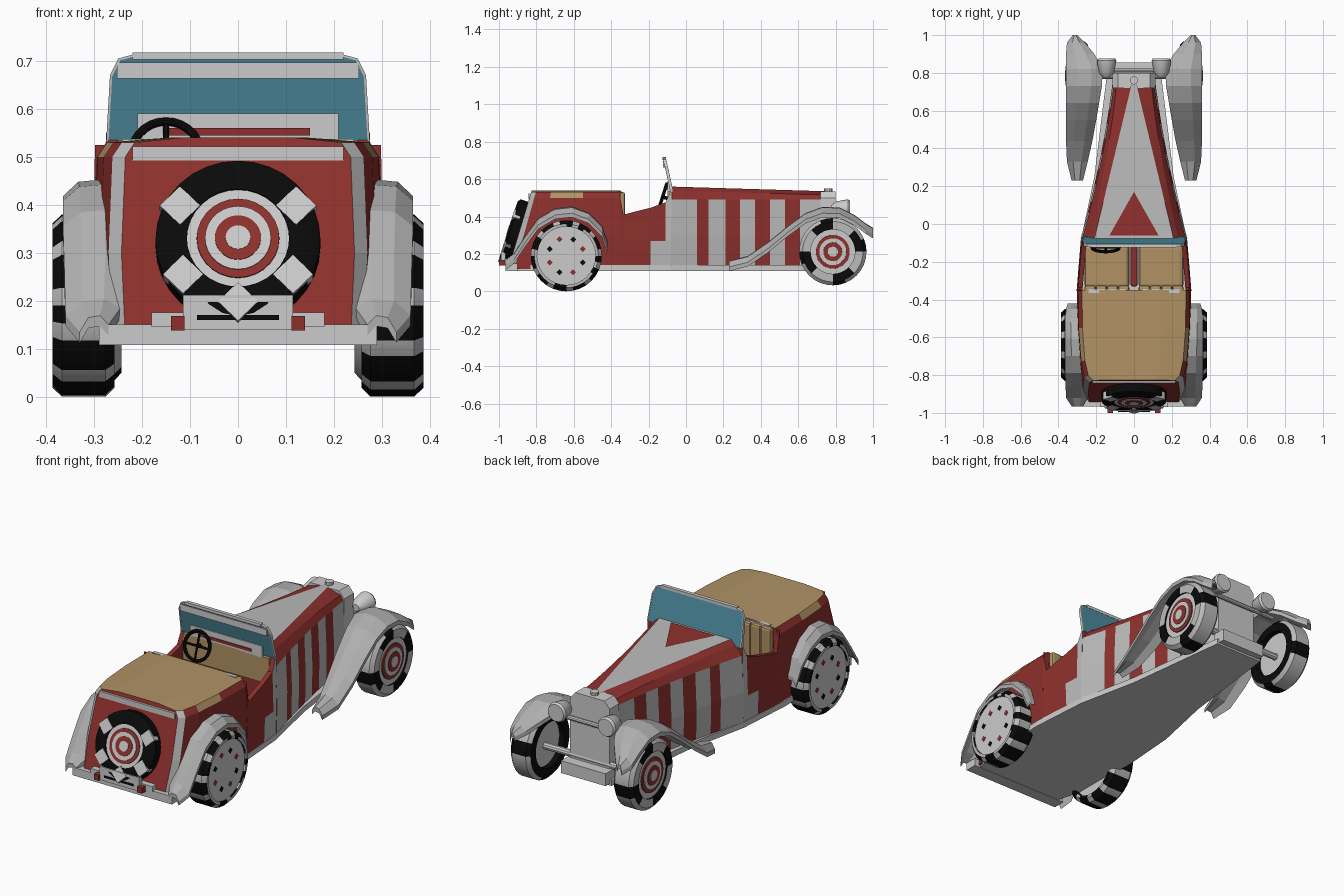
import bpy, bmesh
from math import sin, cos, pi
from mathutils import Vector

if "Cube" in bpy.data.objects:
    bpy.data.objects.remove(bpy.data.objects["Cube"])


def mat(name, c):
    m = bpy.data.materials.new(name)
    m.diffuse_color = (*c, 1)
    m.use_nodes = True
    m.node_tree.nodes["Principled BSDF"].inputs["Base Color"].default_value = m.diffuse_color
    return m


RED = mat("red_paint", (0.27, 0.03, 0.026))
BLACK = mat("rubber", (0.003, 0.003, 0.003))
TAN = mat("tan_leather", (0.44, 0.29, 0.13))
BLUE = mat("glass_blue", (0.075, 0.26, 0.35))
GREY = mat("bare_grey", (0.5, 0.5, 0.5))
WING = mat("wing_grey", (0.43, 0.43, 0.43))


def mesh(name, verts, faces, mats=(), pick=None, smooth=False):
    me = bpy.data.meshes.new(name)
    me.from_pydata([tuple(v) for v in verts], [], faces)
    for m in mats:
        me.materials.append(m)
    if pick:
        for p, k in zip(me.polygons, pick):
            p.material_index = k
    bm = bmesh.new()
    bm.from_mesh(me)
    bmesh.ops.recalc_face_normals(bm, faces=bm.faces)
    bm.to_mesh(me)
    bm.free()
    ob = bpy.data.objects.new(name, me)
    bpy.context.collection.objects.link(ob)
    if smooth:
        bpy.context.view_layer.objects.active = ob
        ob.select_set(True)
        bpy.ops.object.shade_smooth_by_angle(angle=0.6)
        ob.select_set(False)
    return ob


def loft(name, rings, mats=(), rule=None, caps=True, smooth=False):
    n, faces, pick = len(rings[0]), [], []
    for i in range(len(rings) - 1 if caps else len(rings)):
        for j in range(n):
            k, a = (j + 1) % n, ((i + 1) % len(rings)) * n
            faces.append((i * n + j, i * n + k, a + k, a + j))
            pick.append(rule(i, j) if rule else 0)
    if caps:
        faces += [tuple(range(n)), tuple(range((len(rings) - 1) * n, len(rings) * n))]
        pick += [0, 0]
    return mesh(name, [v for r in rings for v in r], faces, mats, pick, smooth)


def box(name, x0, x1, y0, y1, z0, z1, m=None, bevel=0):
    ob = loft(name, [[(x, y0, z0), (x, y1, z0), (x, y1, z1), (x, y0, z1)] for x in (x0, x1)],
              [m] if m else [])
    if bevel:
        b = ob.modifiers.new("bevel", "BEVEL")
        b.width, b.segments = bevel, 2
    return ob


def lathe(name, prof, loc, d, mats=(), n=28, caps=True, rule=None):
    """Profile of (distance along d, radius) spun round direction d."""
    q = Vector(d).to_track_quat('X', 'Z')
    rings = [[Vector(loc) + q @ Vector((x, r * cos(2 * pi * i / n), r * sin(2 * pi * i / n)))
              for i in range(n)] for x, r in prof]
    return loft(name, rings, mats, rule, caps, True)


def rod(name, a, b, r, mats=(), n=10):
    d = Vector(b) - Vector(a)
    return lathe(name, [(0, r), (d.length, r)], a, d, mats, n)


def mirrored(half):
    return half + [(-x, y, z) for x, y, z in reversed(half)]


# Bonnet: tapering loft, striped sides, pale centre panel
def bonnet_ring(y):
    t = (y + 0.08) / 0.83
    w = 0.275 - 0.235 * t + 0.065 * t * t
    top = 0.56 - 0.025 * t
    return mirrored([(w + 0.005, y, 0.12), (w + 0.008, y, 0.3), (w, y, 0.49),
                     (w * 0.86, y, top - 0.02), (min(0.78 * w, 0.21 - 0.2 * t), y, top)])


bonnet_y = [-0.08, 0.06, 0.12, 0.21, 0.29, 0.37, 0.45, 0.53, 0.61, 0.75]
loft("bonnet", [bonnet_ring(y) for y in bonnet_y], [RED, GREY],
     lambda i, j: 1 if j in (4, 9) or (j in (0, 1, 7, 8) and i % 2 == 0) else 0)
mesh("bonnet_red_triangle", [(-0.13, -0.06, 0.564), (0.13, -0.06, 0.564), (0, 0.17, 0.557)],
     [(0, 1, 2)], [RED])


# Rear body with tan cover on top and leaning tail
def tail_ring(y, w, s):
    pts = [(w, 0.12), (w + 0.008, 0.3), (w, 0.5), (w - 0.02, 0.53), (w * 0.5, 0.54)]
    return mirrored([(x, y - s * (0.54 - z), z) for x, z in pts])


def tail_rule(i, j):
    if j in (3, 4, 5) or (i == 1 and j in (2, 6)):
        return 1
    return 2 if i == 3 else 0


loft("rear_body", [tail_ring(*a) for a in ((-0.35, 0.295, 0), (-0.55, 0.293, 0.05),
     (-0.72, 0.28, 0.18), (-0.8, 0.262, 0.28), (-0.825, 0.235, 0.3))],
     [RED, TAN, GREY], tail_rule)
box("tail_rim", -0.22, 0.22, -0.842, -0.82, 0.492, 0.522)

# Floor and sills
plan = mirrored([(0.14, 0.82, 0), (0.21, 0.25, 0), (0.28, -0.08, 0), (0.303, -0.4, 0),
                 (0.29, -0.78, 0), (0.24, -0.95, 0)])
loft("floor", [[(x, y, z) for x, y, _ in plan] for z in (0.11, 0.14)])

# Cut-down doors
door = [(-0.355, 0.525), (-0.335, 0.41), (-0.19, 0.447), (-0.11, 0.475), (-0.075, 0.55)]
for s in (-1, 1):
    rings = []
    for y, z in door:
        x = 0.298 - 0.023 * (y + 0.355) / 0.28
        rings.append([(s * x, y, 0.12), (s * (x + 0.006), y, 0.27), (s * x, y, z),
                      (s * (x - 0.025), y, z), (s * (x - 0.025), y, 0.12)])
    loft("door", rings, [RED, GREY], lambda i, j: int((i == 2 and j == 0) or (i == 3 and j < 2)))

# Seats, divider and dashboard
for s in (-1, 1):
    a, b = sorted((s * 0.025, s * 0.262))
    box("seat_cushion", a, b, -0.34, -0.11, 0.14, 0.31, TAN, 0.02)
    for k in range(4):
        w = (b - a) / 4
        box("seat_back_pleat", a + k * w, a + k * w + w, -0.385, -0.325, 0.26, 0.53, TAN, 0.012)
    box("seat_top_trim", a + 0.02, b - 0.02, -0.365, -0.345, 0.52, 0.537)
box("seat_divider", -0.018, 0.018, -0.33, -0.09, 0.14, 0.4, RED, 0.008)
box("dashboard", -0.25, 0.25, -0.1, -0.075, 0.4, 0.535, TAN)

# Steering wheel
sc, sd = Vector((-0.15, -0.125, 0.505)), Vector((0, -0.95, 0.3)).normalized()
lathe("steering_rim", [(0.009 * sin(2 * pi * i / 8), 0.072 + 0.009 * cos(2 * pi * i / 8))
      for i in range(8)], sc, sd, [BLACK], caps=False)
q = sd.to_track_quat('X', 'Z')
for k in range(4):
    rod("steering_spoke", sc, sc + q @ Vector((0, cos(k * pi / 2), sin(k * pi / 2))) * 0.072,
        0.006, [BLACK], 6)
rod("steering_column", sc, sc - sd * 0.07, 0.01, [BLACK])

# Windscreen: leaning pane, thin edge, bars on the cabin side
screen = mirrored([(0.275, 0, 0.53), (0.267, 0, 0.67), (0.25, 0, 0.705), (0.21, 0, 0.716)])


def pane(grow, depth):
    return [(x * (1 + grow), -0.075 - 0.22 * (z - 0.53) + depth, z + grow * (z - 0.6) * 2)
            for x, _, z in screen]


loft("windscreen_glass", [pane(-0.005, -0.006), pane(-0.005, 0.006)], [BLUE])
loft("windscreen_edge", [pane(0.0, -0.008), pane(0.0, 0.008), pane(-0.018, 0.008),
     pane(-0.018, -0.008)], caps=False)
box("windscreen_top_bar", -0.252, 0.252, -0.122, -0.106, 0.663, 0.697)
box("windscreen_cap", -0.22, 0.22, -0.125, -0.106, 0.703, 0.718)
box("windscreen_lower_bar", -0.21, 0.21, -0.1, -0.086, 0.53, 0.59)
box("cabin_trim", -0.15, 0.15, -0.104, -0.09, 0.545, 0.56, RED)


# Wheels: tyres with alternating pale and black blocks
def wheel(name, loc, d, r, w, f, rule, hub=True):
    h = w / 2
    lathe(name + "_tyre", [(-h, f * r), (-h, 0.9 * r), (-0.7 * h, r), (0.7 * h, r),
                           (h, 0.9 * r), (h, f * r)], loc, d, [BLACK, GREY], 32, False, rule)
    lathe(name + "_disc", [(-0.5 * h, f * r + 0.002), (0.85 * h, f * r + 0.002)], loc, d)
    if hub:
        lathe(name + "_hub", [(0, 0.52 * r), (0.95 * h, 0.5 * r)], loc, d, [RED])
        lathe(name + "_ring", [(0, 0.42 * r), (1.03 * h, 0.4 * r)], loc, d)
        lathe(name + "_cap", [(0, 0.3 * r), (1.08 * h, 0.28 * r)], loc, d, [RED])
        lathe(name + "_cap_centre", [(0, 0.16 * r), (1.12 * h, 0.15 * r)], loc, d)
    else:
        q = Vector(d).to_track_quat('X', 'Z')
        for k in range(8):
            p = Vector(loc) + q @ Vector((0.5 * h, cos(k * pi / 4 + 0.39) * 0.5 * r,
                                          sin(k * pi / 4 + 0.39) * 0.5 * r))
            rod(name + "_vent", p, p + Vector(d) * 0.38 * h, 0.016, [BLACK if k % 2 else RED], 4)


def front_rule(i, j):
    return int(i in (1, 2, 3) and j % 8 > 1 or i == 4 and j % 8 > 3)


for s in (-1, 1):
    wheel("rear_wheel", (s * 0.322, -0.64, 0.19), (s, 0, 0), 0.19, 0.13, 0.82,
          lambda i, j: int(j % 3 == 0 or i == 4 and j % 8 < 5), False)
    wheel("front_wheel", (s * 0.3, 0.785, 0.212), (s, 0, 0), 0.18, 0.115, 0.66, front_rule)
sp, sn = Vector((0, -0.912, 0.32)), Vector((0, -0.95, 0.3)).normalized()
wheel("spare_wheel", sp, sn, 0.172, 0.075, 0.62, lambda i, j: 0)
q = sn.to_track_quat('X', 'Z')
for k in (30, 150, 215, 270, 325):
    c = sp + q @ Vector((0, cos(k * pi / 180), sin(k * pi / 180))) * 0.14
    lathe("spare_pale_block", [(0, 0.042), (0.04, 0.042)], c, sn, (), 4)

rod("rear_axle", (-0.3, -0.64, 0.19), (0.3, -0.64, 0.19), 0.018)
rod("front_axle", (-0.28, 0.785, 0.2), (0.28, 0.785, 0.2), 0.018)


# Swept mudguards: (y, z, inner x, outer x) along the path
def mudguard(name, path, s):
    rings = []
    for y, z, a, b in path:
        top = [(a, -0.015), (a + 0.3 * (b - a), 0.004), (a + 0.7 * (b - a), 0), (b, -0.03)]
        rings.append([(s * x, y, z + e) for x, e in top] +
                     [(s * x, y, z + e - 0.022) for x, e in reversed(top)])
    loft(name, rings, [WING])


front = [(0.23, 0.16, 0.27, 0.33), (0.33, 0.185, 0.245, 0.355), (0.44, 0.26, 0.22, 0.36),
         (0.55, 0.35, 0.2, 0.36), (0.64, 0.415, 0.185, 0.36), (0.73, 0.448, 0.17, 0.36),
         (0.82, 0.445, 0.165, 0.36), (0.9, 0.405, 0.21, 0.36), (0.96, 0.36, 0.26, 0.355),
         (1.0, 0.335, 0.3, 0.325)]
rear = [(-0.965, 0.165, 0.27, 0.33), (-0.92, 0.2, 0.245, 0.36), (-0.86, 0.29, 0.24, 0.362),
        (-0.79, 0.385, 0.24, 0.365), (-0.7, 0.438, 0.25, 0.365), (-0.61, 0.448, 0.26, 0.365),
        (-0.52, 0.415, 0.265, 0.365), (-0.45, 0.345, 0.275, 0.36), (-0.42, 0.26, 0.28, 0.35)]
for s in (-1, 1):
    mudguard("front_mudguard", front, s)
    mudguard("rear_mudguard", rear, s)

# Radiator, cap, apron, headlamps
rad = mirrored([(0.115, 0, 0.13), (0.115, 0, 0.5), (0.085, 0, 0.535)])
loft("radiator", [[(x, y, z) for x, _, z in rad] for y in (0.72, 0.8)])
rod("radiator_cap", (0, 0.76, 0.53), (0, 0.76, 0.55), 0.022)
box("front_apron", -0.13, 0.13, 0.78, 0.855, 0.12, 0.185)
rod("lamp_bar", (-0.23, 0.81, 0.4), (0.23, 0.81, 0.4), 0.012)
for s in (-1, 1):
    lathe("headlamp", [(-0.06, 0.018), (-0.035, 0.04), (0.03, 0.052), (0.042, 0.045)],
          (s * 0.145, 0.835, 0.44), (0, 1, 0), n=16)

# Rear bumper, plate and tail lamps
box("rear_bar", -0.29, 0.29, -0.965, -0.9, 0.108, 0.15)
box("plate_bracket", -0.18, 0.18, -0.97, -0.94, 0.145, 0.175)
box("rear_plate", -0.115, 0.115, -0.99, -0.965, 0.14, 0.212)
box("plate_inset", -0.085, 0.085, -0.994, -0.985, 0.16, 0.17, BLACK)
for s in (-1, 1):
    a, b = sorted((s * 0.112, s * 0.14))
    box("tail_lamp", a, b, -1.0, -0.95, 0.138, 0.168, RED)
